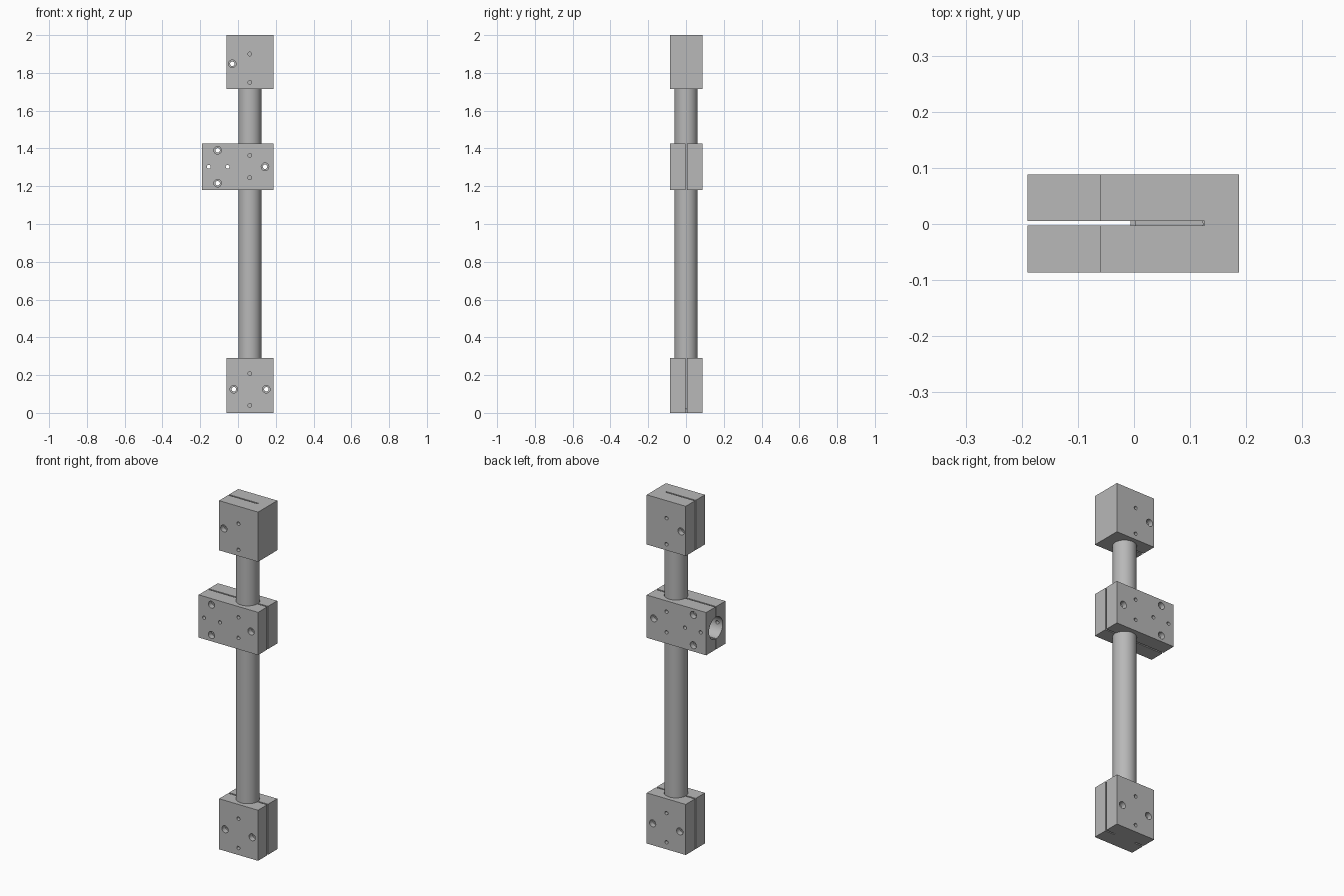
import bpy, bmesh, math
from mathutils import Matrix, Vector

old = bpy.data.objects.get("Cube")
if old:
    bpy.data.objects.remove(old, do_unlink=True)

metal = bpy.data.materials.new("grey metal")
metal.use_nodes = True
GREY = (0.48, 0.48, 0.48, 1)
metal.diffuse_color = GREY
metal.node_tree.nodes["Principled BSDF"].inputs["Base Color"].default_value = GREY

AXIS = 0.0625      # x of the pole axis
MID_Y = 0.001
HALF_Y = 0.087
SLOT = 0.004       # half the clamp gap


def add(name, bm):
    mesh = bpy.data.meshes.new(name)
    bm.to_mesh(mesh)
    bm.free()
    mesh.materials.append(metal)
    ob = bpy.data.objects.new(name, mesh)
    bpy.context.collection.objects.link(ob)
    return ob


def box(name, lo, hi):
    lo, hi = Vector(lo), Vector(hi)
    bm = bmesh.new()
    bmesh.ops.create_cube(bm, size=1, matrix=Matrix.Translation((lo + hi) / 2)
                          @ Matrix.Diagonal((*(hi - lo), 1)))
    return add(name, bm)


def rod(name, start, end, radius, sides=48):
    start, end = Vector(start), Vector(end)
    d = end - start
    turn = d.to_track_quat('Z', 'Y').to_matrix().to_4x4()
    bm = bmesh.new()
    bmesh.ops.create_cone(bm, cap_ends=True, segments=sides, radius1=radius,
                          radius2=radius, depth=d.length,
                          matrix=Matrix.Translation((start + end) / 2) @ turn)
    return add(name, bm)


def smooth(ob):
    bpy.ops.object.select_all(action='DESELECT')
    ob.select_set(True)
    bpy.context.view_layer.objects.active = ob
    bpy.ops.object.shade_smooth_by_angle(angle=math.radians(30))


def cut(ob, cutter):
    cutter.hide_render = True
    bpy.context.view_layer.objects.active = ob
    mod = ob.modifiers.new("cut", 'BOOLEAN')
    mod.operation, mod.solver, mod.object = 'DIFFERENCE', 'EXACT', cutter
    bpy.ops.object.modifier_apply(modifier=mod.name)
    bpy.data.objects.remove(cutter, do_unlink=True)


def slot(ob, x0, x1, z0, z1):
    cut(ob, box("slot_cutter", (x0, MID_Y - SLOT, z0), (x1, MID_Y + SLOT, z1)))


def hole(ob, x, z, radius, y0=-0.2, y1=0.2):
    cut(ob, rod("hole_cutter", (x, y0, z), (x, y1, z), radius, 20))


def bolt_hole(ob, x, z):
    # Through hole with a counterbore at each face
    hole(ob, x, z, 0.012)
    hole(ob, x, z, 0.02, -0.2, MID_Y - HALF_Y + 0.03)
    hole(ob, x, z, 0.02, MID_Y + HALF_Y - 0.03, 0.2)


def clamp(name, x0, z0, z1, bore, slots, bolts, pins):
    ob = box(name, (x0, MID_Y - HALF_Y, z0), (0.1875, MID_Y + HALF_Y, z1))
    cut(ob, rod("bore_cutter", (AXIS, 0, bore[0]), (AXIS, 0, bore[1]), 0.0622))
    for s in slots:
        slot(ob, *s)
    for x, z in bolts:
        bolt_hole(ob, x, z)
    for x, z in pins:
        hole(ob, x, z, 0.01)
    return ob


# Pole through all three clamps
smooth(rod("pole", (AXIS, 0, 0.02), (AXIS, 0, 1.95), 0.061, 64))

# Top clamp, split from one side only
top = clamp("top_clamp", -0.06, 1.715, 2.0, (1.6, 1.951),
            [(-0.3, 0.126, 1.6, 2.1)],
            [(-0.03, 1.848)], [(AXIS, 1.75), (AXIS, 1.9)])

# Middle clamp, fully split, with a sideways socket
middle = clamp("middle_clamp", -0.1895, 1.18, 1.425, (1.1, 1.5),
               [(-0.3, 0.3, 1.1, 1.5)],
               [(-0.108, 1.39), (-0.108, 1.216), (0.143, 1.303)],
               [(AXIS, 1.363), (AXIS, 1.245), (-0.155, 1.303), (-0.055, 1.303)])
cut(middle, rod("socket_cutter", (-0.3, 0, 1.303), (-0.015, 0, 1.303), 0.0622))

# Bottom clamp, split on both sides above a solid floor web
bottom = clamp("bottom_clamp", -0.06, 0, 0.29, (0.019, 0.4),
               [(-0.3, -0.006, -0.1, 0.4), (0.131, 0.3, -0.1, 0.4),
                (-0.02, 0.14, 0.019, 0.4)],
               [(-0.022, 0.125), (0.15, 0.125)], [(AXIS, 0.04), (AXIS, 0.208)])

for ob in (top, middle, bottom):
    smooth(ob)
